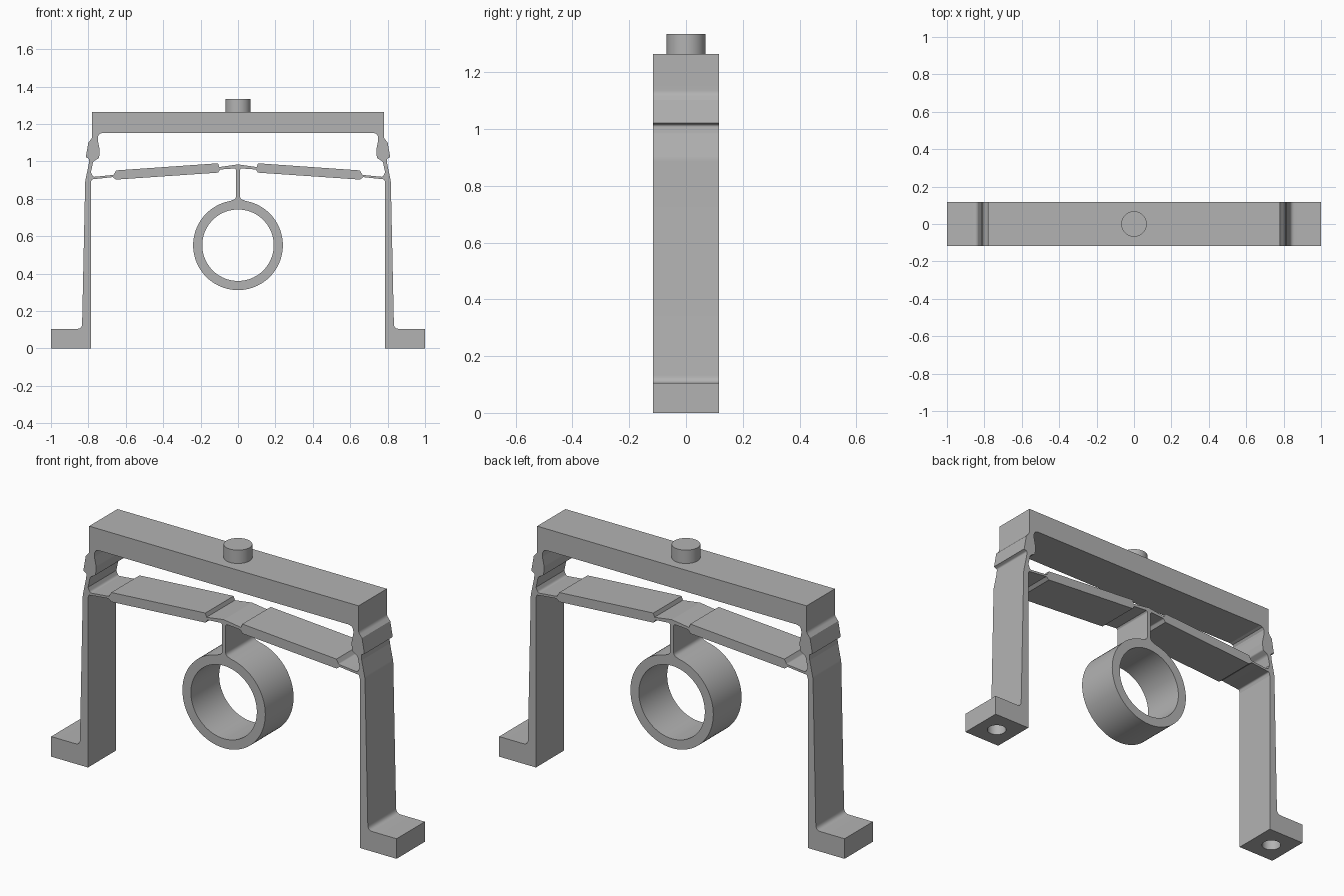
import bpy, bmesh, math
from mathutils import Vector

if "Cube" in bpy.data.objects:
    bpy.data.objects.remove(bpy.data.objects["Cube"], do_unlink=True)

HALF_DEPTH = 0.117

grey = bpy.data.materials.new("plain grey")
grey.use_nodes = True
colour = (0.45, 0.45, 0.45, 1)
grey.diffuse_color = colour
grey.node_tree.nodes["Principled BSDF"].inputs["Base Color"].default_value = colour


def finish(name, bm):
    """Turn a bmesh into a named grey object."""
    bmesh.ops.recalc_face_normals(bm, faces=bm.faces)
    mesh = bpy.data.meshes.new(name)
    bm.to_mesh(mesh)
    bm.free()
    mesh.materials.append(grey)
    obj = bpy.data.objects.new(name, mesh)
    bpy.context.collection.objects.link(obj)
    return obj


def activate(obj):
    bpy.ops.object.select_all(action="DESELECT")
    obj.select_set(True)
    bpy.context.view_layer.objects.active = obj


def smooth(obj):
    activate(obj)
    bpy.ops.object.shade_smooth_by_angle(angle=math.radians(25))


def rounded(points, steps=6):
    """Round the corners of an (x, z, radius) outline."""
    out = []
    for i, (x, z, r) in enumerate(points):
        p = Vector((x, z))
        if r == 0:
            out.append(p)
            continue
        a = Vector(points[i - 1][:2]) - p
        b = Vector(points[(i + 1) % len(points)][:2]) - p
        reach = min(r / math.tan(a.angle(b) / 2), a.length * 0.48, b.length * 0.48)
        start, end = p + a.normalized() * reach, p + b.normalized() * reach
        for k in range(steps + 1):
            t = k / steps
            out.append(start * (1 - t) ** 2 + p * 2 * t * (1 - t) + end * t * t)
    return out


def extrude(name, points):
    """Extrude a front outline through the full depth."""
    bm = bmesh.new()
    face = bm.faces.new([bm.verts.new((p.x, -HALF_DEPTH, p.y)) for p in rounded(points)])
    geom = bmesh.ops.extrude_face_region(bm, geom=[face])["geom"]
    moved = [v for v in geom if isinstance(v, bmesh.types.BMVert)]
    bmesh.ops.translate(bm, verts=moved, vec=(0, 2 * HALF_DEPTH, 0))
    return finish(name, bm)


def cylinder(name, radius, x, z0, z1):
    bm = bmesh.new()
    bmesh.ops.create_cone(bm, cap_ends=True, segments=48, radius1=radius,
                          radius2=radius, depth=z1 - z0)
    bmesh.ops.translate(bm, verts=bm.verts, vec=(x, 0, (z0 + z1) / 2))
    return finish(name, bm)


def mirror(obj):
    activate(obj)
    obj.modifiers.new("Mirror", "MIRROR").use_mirror_merge = False
    bpy.ops.object.modifier_apply(modifier="Mirror")


# Top beam and its peg
extrude("top_beam", [(-0.78, 1.152, 0), (0.78, 1.152, 0), (0.78, 1.265, 0), (-0.78, 1.265, 0)])
smooth(cylinder("top_peg", 0.068, 0, 1.262, 1.335))

# Legs with feet, hinge blocks and thin necks
legs = extrude("legs", [
    (0.78, 1.152, 0), (0.78, 1.125, 0.03), (0.80, 1.102, 0), (0.814, 1.022, 0),
    (0.795, 1.014, 0.01), (0.798, 0.985, 0.03), (0.817, 0.895, 0.1),
    (0.834, 0.105, 0.028), (1, 0.105, 0), (1, 0, 0), (0.787, 0, 0),
    (0.787, 0.94, 0.01), (0.774, 1.0, 0.02), (0.743, 1.018, 0.01),
    (0.739, 1.06, 0.03), (0.75, 1.115, 0.03), (0.748, 1.152, 0.0)])

# Blind screw holes under the feet
cutter = cylinder("hole_cutter", 0.047, 0.895, -0.05, 0.07)
cutter.hide_render = True
activate(legs)
cut = legs.modifiers.new("Holes", "BOOLEAN")
cut.operation, cut.solver, cut.object = "DIFFERENCE", "EXACT", cutter
bpy.ops.object.modifier_apply(modifier="Holes")
bpy.data.objects.remove(cutter, do_unlink=True)
mirror(legs)
smooth(legs)

# Fillets where the necks meet the beam
fillets = extrude("beam_fillets", [(0.725, 1.152, 0), (0.74, 1.147, 0),
                                   (0.748, 1.135, 0), (0.751, 1.11, 0), (0.76, 1.152, 0)])
mirror(fillets)

# Sloping arms, thick in the middle and thin at both ends
arms = extrude("flexure_arms", [
    (0, 0.984, 0), (0.10, 0.97, 0), (0.107, 0.99, 0), (0.652, 0.952, 0),
    (0.665, 0.928, 0.01), (0.775, 0.917, 0.015), (0.787, 0.945, 0),
    (0.787, 0.885, 0), (0.782, 0.904, 0.01), (0.67, 0.916, 0),
    (0.652, 0.903, 0), (0.107, 0.94, 0), (0.095, 0.957, 0.01),
    (0.012, 0.963, 0.01), (0, 0.955, 0)])
mirror(arms)
smooth(arms)

# Thin hanger flaring onto the ring
hanger = [(0.02, 0.966, 0), (0.01, 0.955, 0.01), (0.01, 0.80, 0.025),
          (0.06, 0.782, 0), (0.05, 0.765, 0)]
smooth(extrude("hanger", hanger + [(-x, z, r) for x, z, r in reversed(hanger)]))

# Ring, spun from a rectangular section
bm = bmesh.new()
corners = [(r, y) for r, y in ((0.191, -HALF_DEPTH), (0.24, -HALF_DEPTH),
                               (0.24, HALF_DEPTH), (0.191, HALF_DEPTH))]
verts = [bm.verts.new((r, y, 0.552)) for r, y in corners]
edges = [bm.edges.new((verts[i - 1], verts[i])) for i in range(4)]
bmesh.ops.spin(bm, geom=verts + edges, cent=(0, 0, 0.552), axis=(0, 1, 0),
               angle=math.tau, steps=72, use_merge=True)
bmesh.ops.remove_doubles(bm, verts=bm.verts, dist=0.0001)
smooth(finish("ring", bm))
